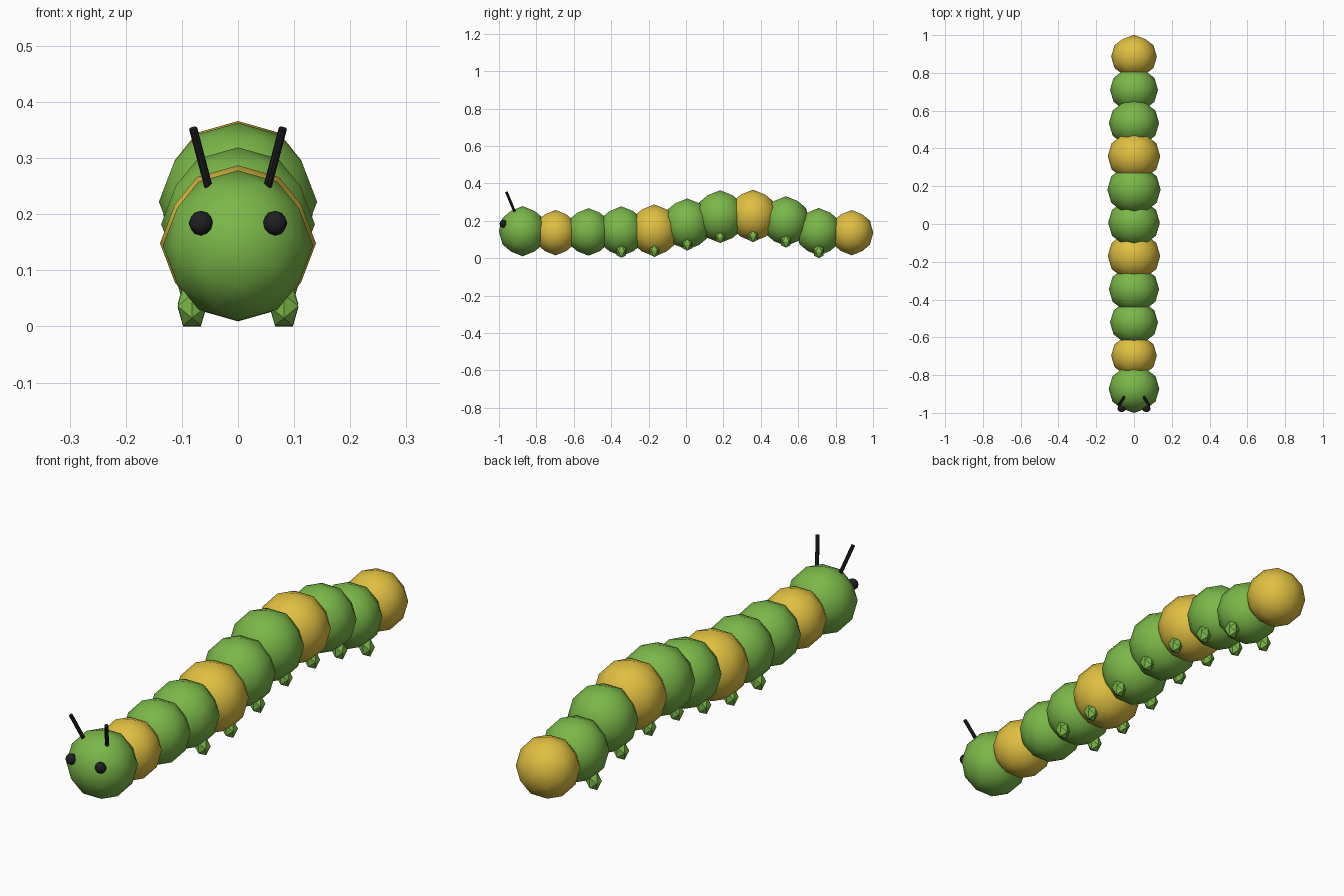
import bpy
import math
from mathutils import Matrix, Vector

if "Cube" in bpy.data.objects:
    bpy.data.objects.remove(bpy.data.objects["Cube"])


def material(name, rgb):
    m = bpy.data.materials.new(name)
    m.diffuse_color = (*rgb, 1)
    m.use_nodes = True
    m.node_tree.nodes["Principled BSDF"].inputs["Base Color"].default_value = m.diffuse_color
    return m


GREEN = material("leaf green", (0.195, 0.475, 0.065))
YELLOW = material("warm yellow", (0.74, 0.52, 0.052))
BLACK = material("soft black", (0.014, 0.014, 0.016))


def finish(name, mat):
    ob = bpy.context.object
    ob.name = name
    ob.data.materials.append(mat)
    bpy.ops.object.shade_smooth_by_angle(angle=math.radians(30))
    return ob


def ball(name, mat, centre, radii, detail):
    """Icosphere turned so that its two-fold axes follow x, y and z."""
    bpy.ops.mesh.primitive_ico_sphere_add(subdivisions=detail, radius=1)
    turn = Matrix.Rotation(math.radians(-31.717), 4, 'Y')
    size = Matrix.Diagonal((*radii, 1))
    bpy.context.object.data.transform(size @ turn)
    bpy.context.object.location = centre
    return finish(name, mat)


def rod(name, mat, start, end, radius):
    a, b = Vector(start), Vector(end)
    bpy.ops.mesh.primitive_cylinder_add(vertices=8, radius=radius, depth=(b - a).length,
                                        location=(a + b) / 2)
    bpy.context.object.rotation_euler = (b - a).to_track_quat('Z', 'Y').to_euler()
    return finish(name, mat)


# Body: head first, then an arching row of segments, every third one yellow
radii = [0.134, 0.121, 0.127, 0.133, 0.139, 0.137, 0.141, 0.139, 0.133, 0.127, 0.121]
heights = [0.144, 0.136, 0.140, 0.144, 0.148, 0.182, 0.222, 0.227, 0.198, 0.141, 0.136]
for i, (r, z) in enumerate(zip(radii, heights)):
    y = -0.873 + 0.1759 * i
    name = "head" if i == 0 else f"body_segment_{i}"
    ball(name, YELLOW if i % 3 == 1 else GREEN, (0, y, z), (r, 0.95 * r, r), 2)
    # Stubby legs under the middle segments
    if 3 <= i <= 9:
        for side, s in (("left", 1), ("right", -1)):
            ball(f"{side}_leg_{i}", GREEN, (s * 0.082, y, max(z - 0.108, 0.034)),
                 (0.03, 0.03, 0.04), 1)

# Eyes and antennae
for side, s in (("left", 1), ("right", -1)):
    ball(f"{side}_eye", BLACK, (s * 0.066, -0.977, 0.184), (0.022, 0.02, 0.022), 2)
    rod(f"{side}_antenna", BLACK, (s * 0.053, -0.917, 0.25), (s * 0.08, -0.96, 0.353), 0.0075)
